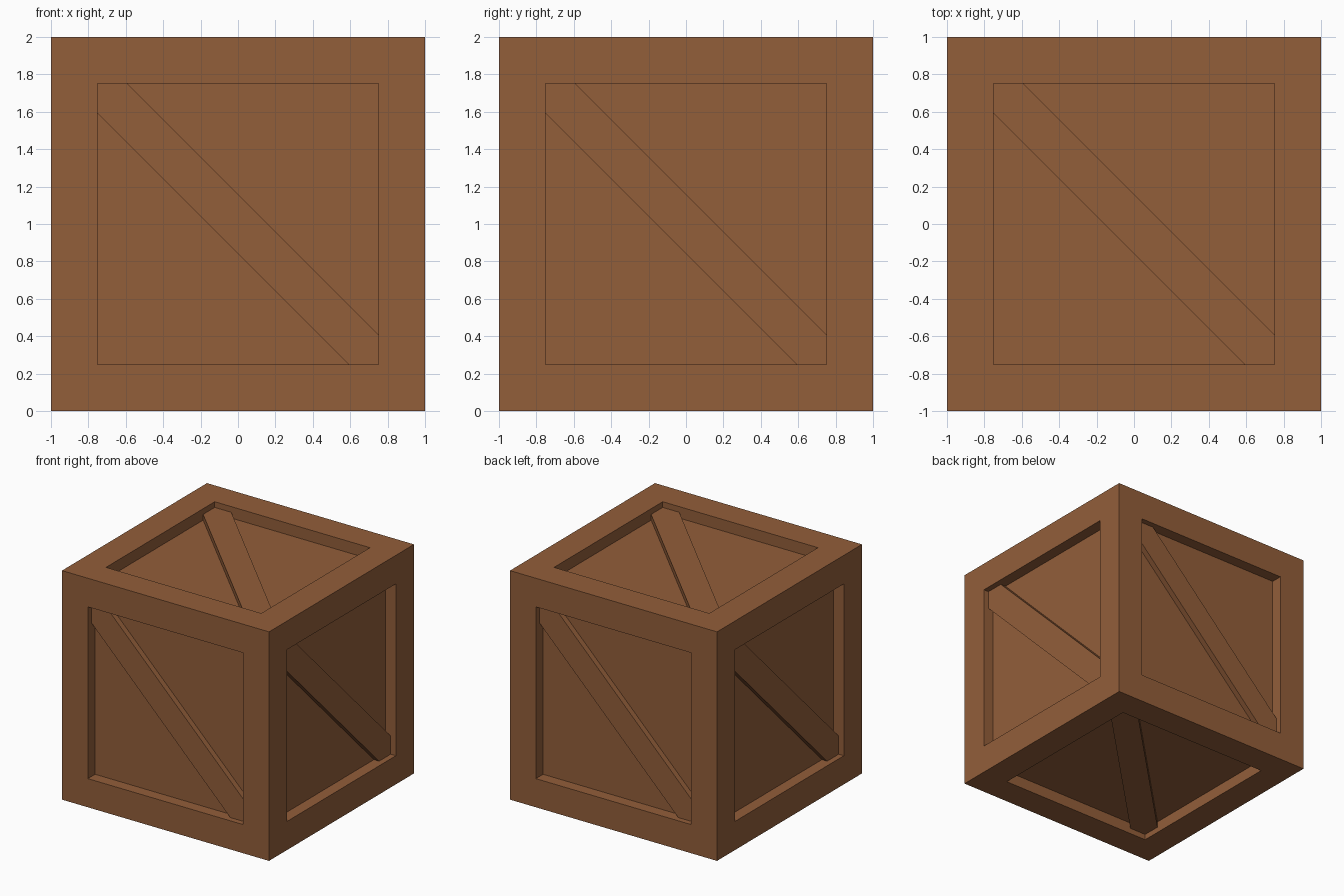
import bpy, bmesh, math
from mathutils import Matrix, Vector

if "Cube" in bpy.data.objects:
    bpy.data.objects.remove(bpy.data.objects["Cube"])

OPEN = 0.75     # half width of the recessed opening
PANEL = 0.10    # recess depth of the panels
BRACE = 0.05    # recess depth of the brace faces
HALF = 0.16     # half width of a brace, measured along the edge

wood = bpy.data.materials.new("brown wood")
wood.diffuse_color = (0.29, 0.112, 0.042, 1)
wood.use_nodes = True
wood.node_tree.nodes["Principled BSDF"].inputs["Base Color"].default_value = wood.diffuse_color


def finish(bm, name):
    bmesh.ops.recalc_face_normals(bm, faces=bm.faces)
    mesh = bpy.data.meshes.new(name)
    bm.to_mesh(mesh)
    bm.free()
    mesh.materials.append(wood)
    ob = bpy.data.objects.new(name, mesh)
    bpy.context.collection.objects.link(ob)
    return ob


# Crate body: cube with a framed, sunken panel on every side
bm = bmesh.new()
bmesh.ops.create_cube(bm, size=2, matrix=Matrix.Translation((0, 0, 1)))
sides = list(bm.faces)
bmesh.ops.inset_individual(bm, faces=sides, thickness=1 - OPEN, use_even_offset=True)
for face in sides:
    inward = -face.normal.copy()
    new = bmesh.ops.extrude_discrete_faces(bm, faces=[face])["faces"][0]
    bmesh.ops.translate(bm, verts=new.verts, vec=inward * PANEL)
finish(bm, "crate_body")


# Diagonal brace, corner to corner, drawn on the top face and turned into place
def brace(name, turn):
    a, b = OPEN, OPEN - HALF
    outline = [(-a, a), (-a, b), (b, -a), (a, -a), (a, -b), (-b, a)]
    bm = bmesh.new()
    base = bm.faces.new([bm.verts.new((x, y, 1 - PANEL)) for x, y in outline])
    ext = bmesh.ops.extrude_face_region(bm, geom=[base], use_keep_orig=True)["geom"]
    top = [v for v in ext if isinstance(v, bmesh.types.BMVert)]
    bmesh.ops.translate(bm, verts=top, vec=Vector((0, 0, PANEL - BRACE)))
    bm.transform(Matrix.Translation((0, 0, 1)) @ turn)
    finish(bm, name)


brace("top_brace", Matrix.Identity(4))
brace("bottom_brace", Matrix.Rotation(math.pi, 4, 'X'))
for i, side in enumerate(("front", "right", "back", "left")):
    brace(side + "_brace",
          Matrix.Rotation(i * math.pi / 2, 4, 'Z') @ Matrix.Rotation(math.pi / 2, 4, 'X'))
